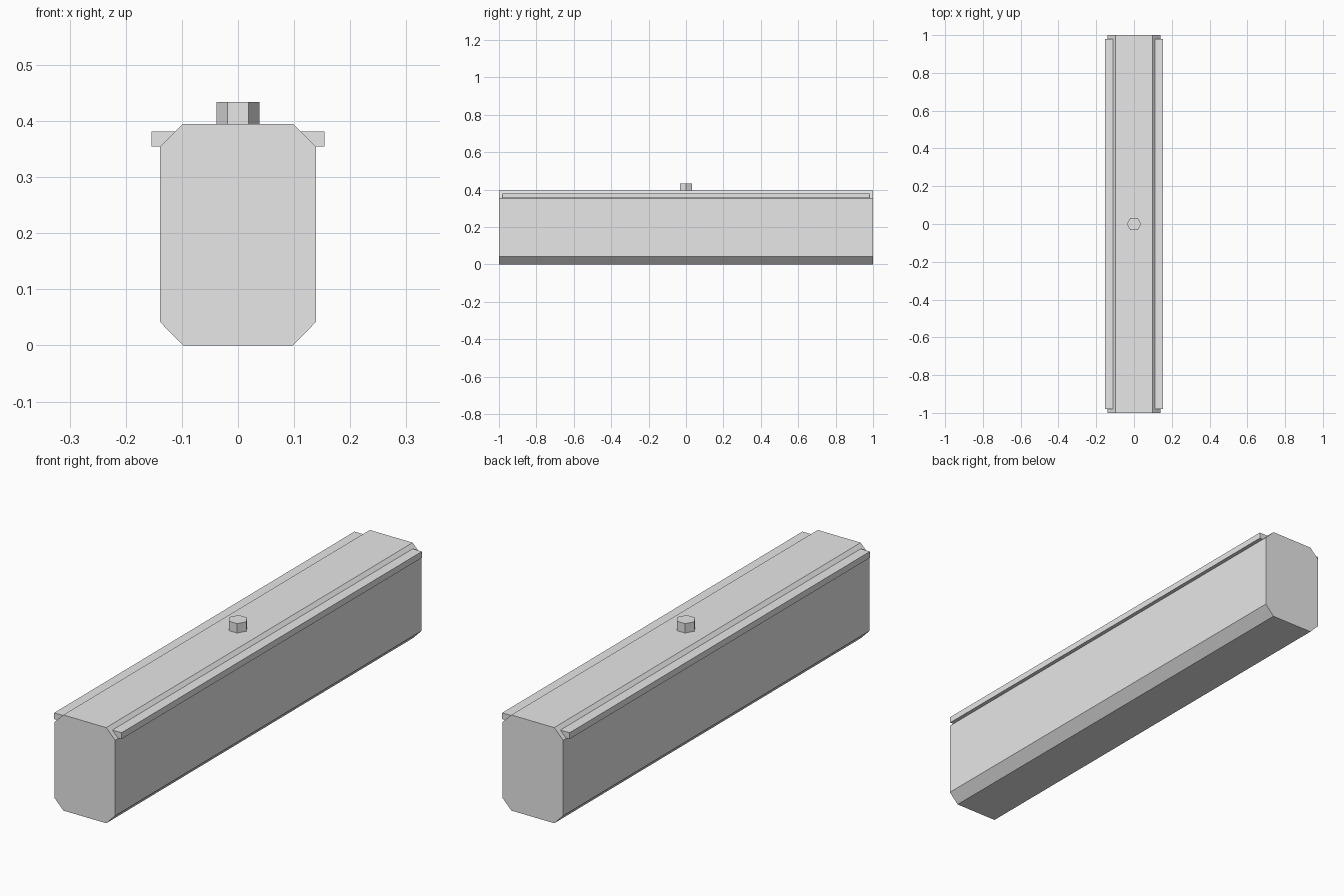
import bpy, bmesh, math

if "Cube" in bpy.data.objects:
    bpy.data.objects.remove(bpy.data.objects["Cube"])

grey = bpy.data.materials.new("plain_grey")
grey.diffuse_color = (0.8, 0.8, 0.8, 1)
grey.use_nodes = True
grey.node_tree.nodes["Principled BSDF"].inputs["Base Color"].default_value = grey.diffuse_color


def prism(name, outline, axis, start, end):
    """Extrude a 2D outline along y (outline is x,z) or along z (outline is x,y)."""
    bm = bmesh.new()

    def ring(t):
        return [bm.verts.new((a, t, b) if axis == 'Y' else (a, b, t)) for a, b in outline]
    r0, r1 = ring(start), ring(end)
    n = len(outline)
    bm.faces.new(r0)
    bm.faces.new(r1)
    for i in range(n):
        j = (i + 1) % n
        bm.faces.new((r0[i], r0[j], r1[j], r1[i]))
    bmesh.ops.recalc_face_normals(bm, faces=bm.faces[:])
    mesh = bpy.data.meshes.new(name)
    bm.to_mesh(mesh)
    bm.free()
    mesh.materials.append(grey)
    obj = bpy.data.objects.new(name, mesh)
    bpy.context.collection.objects.link(obj)
    return obj


# Long body with chamfered corners
W, C, H = 0.139, 0.098, 0.395
half = [(C, 0.0), (W, 0.042), (W, 0.354), (C, H)]
prism("body", half + [(-x, z) for x, z in reversed(half)], 'Y', -1.0, 1.0)

# Slim rails along both upper chamfers
for side, label in ((-1, "left"), (1, "right")):
    rail = [(side * x, z) for x, z in
            ((0.107, 0.355), (0.154, 0.355), (0.154, 0.381), (0.107, 0.381))]
    prism(label + "_rail", rail, 'Y', -0.98, 0.98)

# Hexagonal stud on top
hexagon = [(0.038 * math.cos(math.radians(60 * i)), 0.038 * math.sin(math.radians(60 * i)))
           for i in range(6)]
prism("top_stud", hexagon, 'Z', 0.385, 0.434)
